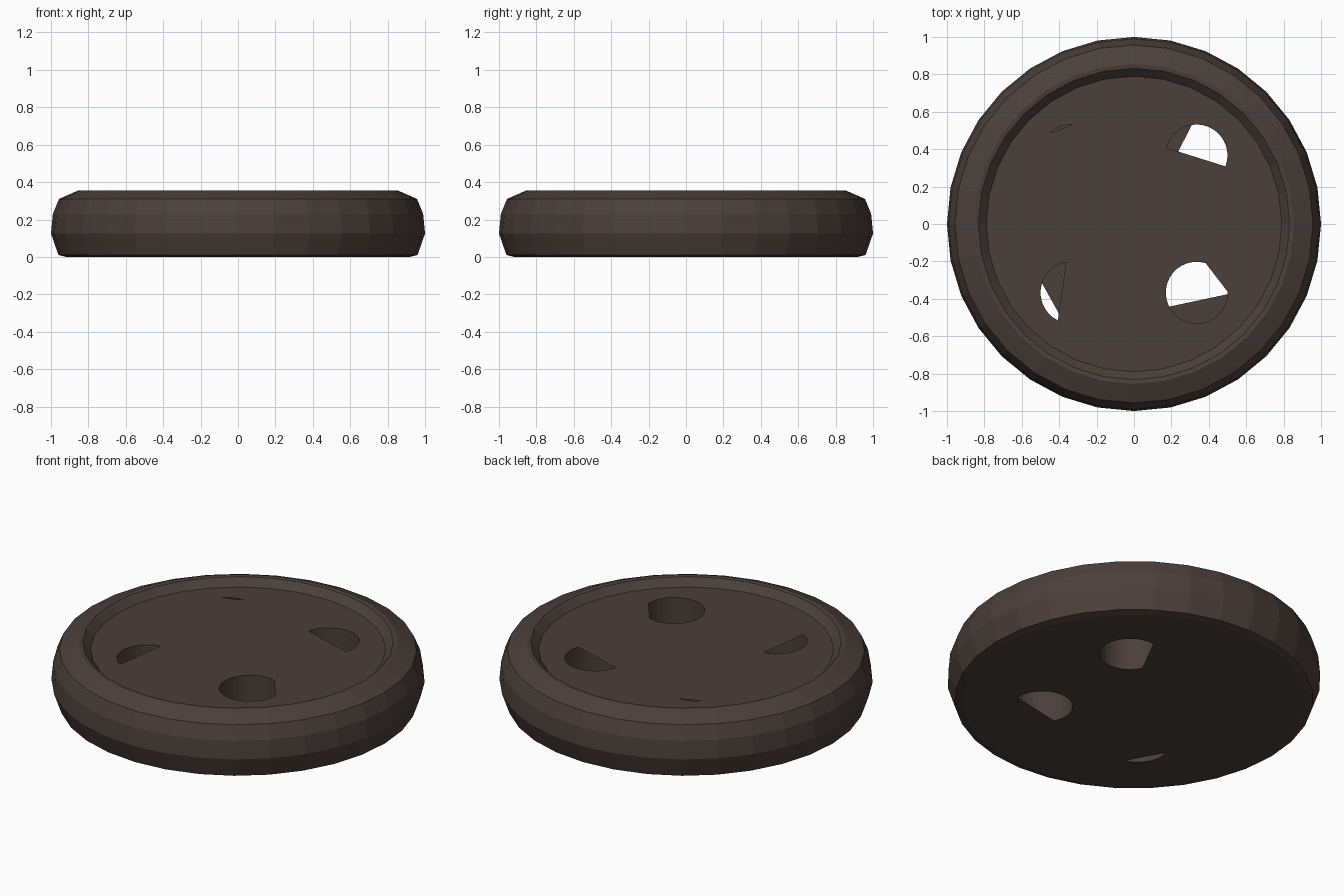
import bpy, bmesh
from math import sin, cos, radians, pi

if "Cube" in bpy.data.objects:
    bpy.data.objects.remove(bpy.data.objects["Cube"])

SIDES, FLOOR_Z, HOLE_R = 32, 0.31, 0.165
HX, HY = 0.335, 0.367

brown = bpy.data.materials.new("dark_brown")
brown.diffuse_color = (0.07, 0.05, 0.043, 1)
brown.use_nodes = True
brown.node_tree.nodes["Principled BSDF"].inputs["Base Color"].default_value = brown.diffuse_color


def finish(name, bm):
    me = bpy.data.meshes.new(name)
    bm.to_mesh(me)
    bm.free()
    me.materials.append(brown)
    ob = bpy.data.objects.new(name, me)
    bpy.context.collection.objects.link(ob)
    return ob


def ring(bm, r, z, n=SIDES, cx=0, cy=0):
    return [bm.verts.new((cx + r * cos(2 * pi * i / n), cy + r * sin(2 * pi * i / n), z))
            for i in range(n)]


def loop_edges(bm, vs):
    return [bm.edges.new((vs[i - 1], vs[i])) for i in range(len(vs))]


def bridge(bm, a, b):
    for i in range(len(a)):
        bm.faces.new((a[i - 1], a[i], b[i], b[i - 1]))


# Rounded outer rim, revolved from its profile
bm = bmesh.new()
profile = [(0.92, 0.0), (0.96, 0.01), (1.0, 0.125), (0.99, 0.23), (0.957, 0.31),
           (0.855, 0.355), (0.832, 0.352), (0.79, FLOOR_Z)]
rings = [ring(bm, r, z) for r, z in profile]
for a, b in zip(rings, rings[1:]):
    bridge(bm, a, b)
finish("button_rim", bm)


def plate(name, r, z, up, openings):
    """Disc whose thread holes are arcs closed by a straight chord."""
    bm = bmesh.new()
    edges = loop_edges(bm, ring(bm, r, z))
    for sx, sy, a0, a1 in openings:
        n = max(5, round((a1 - a0) / 11.25))
        angles = [radians(a0 + (a1 - a0) * i / n) for i in range(n + 1)]
        edges += loop_edges(bm, [bm.verts.new((sx * HX + HOLE_R * cos(a),
                                               sy * HY + HOLE_R * sin(a), z)) for a in angles])
    bmesh.ops.triangle_fill(bm, use_beauty=True, edges=edges, normal=(0, 0, up))
    for f in bm.faces:
        f.normal_update()
        if f.normal.z * up < 0:
            f.normal_flip()
    finish(name, bm)


# Recessed top face and flat underside with partly covered holes
plate("recessed_top", 0.79, FLOOR_Z, 1,
      [(1, 1, -21, 166), (1, -1, 73, 362), (-1, -1, 100, 244), (-1, 1, 88, 134)])
plate("underside", 0.92, 0.0, -1,
      [(1, 1, 207, 459), (1, -1, -3, 207), (-1, -1, 162, 256)])

# Thread hole walls
for sx in (1, -1):
    for sy in (1, -1):
        bm = bmesh.new()
        bridge(bm, ring(bm, HOLE_R, FLOOR_Z, SIDES, sx * HX, sy * HY),
               ring(bm, HOLE_R, 0, SIDES, sx * HX, sy * HY))
        finish("thread_hole_wall", bm)
